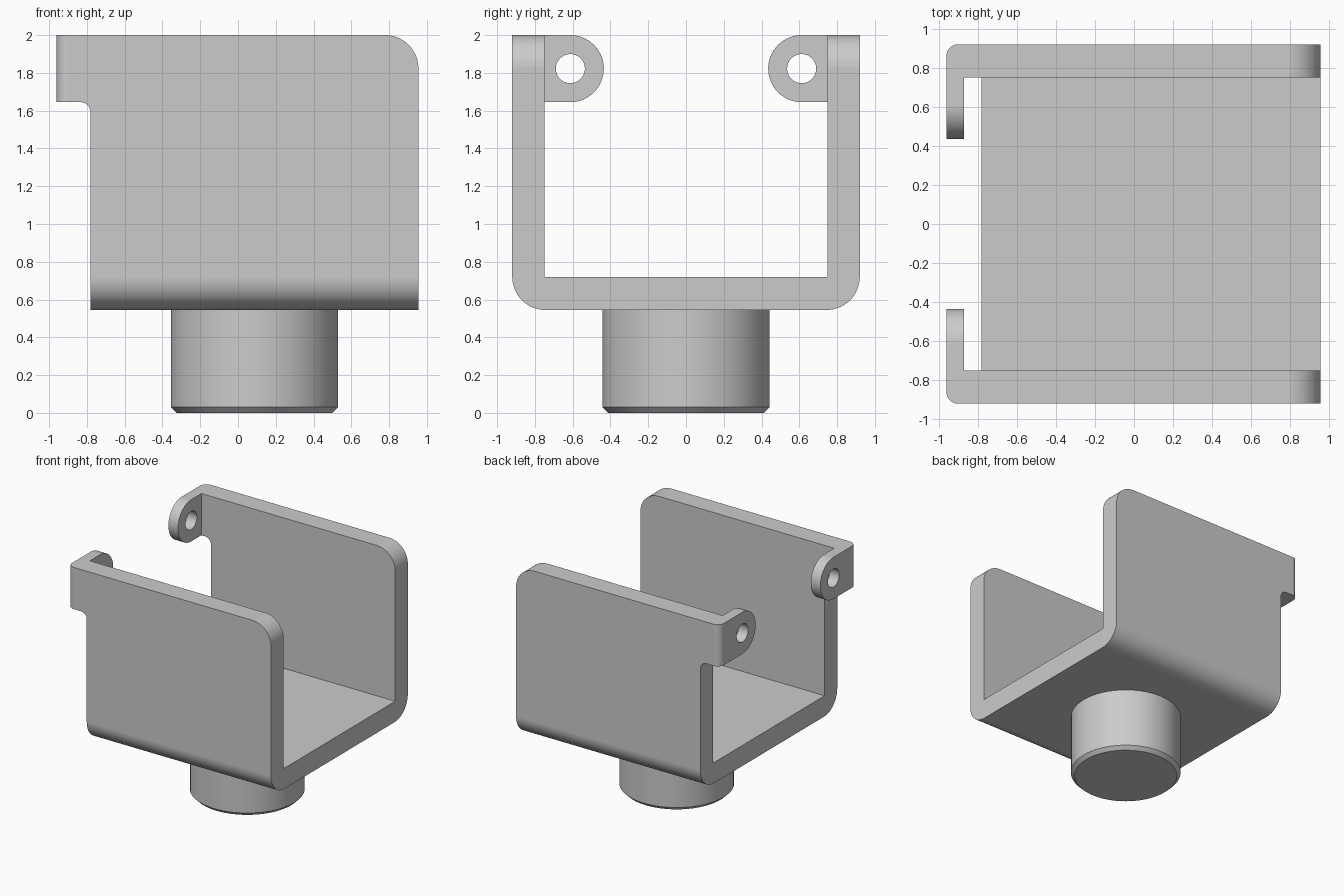
import bpy, bmesh, math
from mathutils import Vector

cube = bpy.data.objects.get("Cube")
if cube:
    bpy.data.objects.remove(cube)

grey = bpy.data.materials.new("plain_grey")
grey.use_nodes = True
COLOUR = (0.6, 0.6, 0.6, 1)
grey.diffuse_color = COLOUR
grey.node_tree.nodes["Principled BSDF"].inputs["Base Color"].default_value = COLOUR

# Main sizes
BACK, EAR_IN, EDGE, FRONT = -0.96, -0.87, -0.78, 0.955
OUT, IN = 0.92, 0.75
BASE, FLOOR, TAB, TOP = 0.545, 0.72, 1.645, 2.0
EAR_END, R = 0.435, 0.175
EAR_R = (TOP - TAB) / 2


def rounded(corners, steps=14):
    """Outline from (a, b, radius) corners, each rounded by its radius."""
    pts = []
    for i, (a, b, r) in enumerate(corners):
        p = Vector((a, b))
        if r == 0:
            pts.append(p)
            continue
        u = (Vector(corners[i - 1][:2]) - p).normalized()
        v = (Vector(corners[(i + 1) % len(corners)][:2]) - p).normalized()
        half = u.angle(v) / 2
        centre = p + (u + v).normalized() * r / math.sin(half)
        start = p + u * r / math.tan(half) - centre
        end = p + v * r / math.tan(half) - centre
        for k in range(steps + 1):
            ang = start.angle_signed(end) * k / steps
            c, s = math.cos(-ang), math.sin(-ang)
            pts.append(centre + Vector((start.x * c - start.y * s,
                                        start.x * s + start.y * c)))
    return pts


def finish(bm, name):
    bmesh.ops.remove_doubles(bm, verts=bm.verts, dist=1e-5)
    bmesh.ops.recalc_face_normals(bm, faces=bm.faces)
    mesh = bpy.data.meshes.new(name)
    bm.to_mesh(mesh)
    bm.free()
    mesh.materials.append(grey)
    obj = bpy.data.objects.new(name, mesh)
    bpy.context.collection.objects.link(obj)
    return obj


def prism(name, outline, axis, lo, hi):
    """Extrude an outline along the x, y or z axis."""
    place = {"x": lambda a, b, d: (d, a, b),
             "y": lambda a, b, d: (a, d, b),
             "z": lambda a, b, d: (a, b, d)}[axis]
    bm = bmesh.new()
    lower = [bm.verts.new(place(p[0], p[1], lo)) for p in outline]
    upper = [bm.verts.new(place(p[0], p[1], hi)) for p in outline]
    bm.faces.new(lower)
    bm.faces.new(upper)
    for i in range(len(lower)):
        bm.faces.new((lower[i - 1], lower[i], upper[i], upper[i - 1]))
    return finish(bm, name)


def activate(obj):
    bpy.ops.object.select_all(action="DESELECT")
    obj.select_set(True)
    bpy.context.view_layer.objects.active = obj


def combine(obj, other, operation):
    mod = obj.modifiers.new(operation.lower(), "BOOLEAN")
    mod.object, mod.operation, mod.solver = other, operation, "EXACT"
    activate(obj)
    bpy.ops.object.modifier_apply(modifier=mod.name)
    bpy.data.objects.remove(other)


def smooth(obj):
    activate(obj)
    bpy.ops.object.shade_smooth_by_angle(angle=math.radians(30))
    obj.modifiers.new("flat_face_normals", "WEIGHTED_NORMAL").keep_sharp = True


# U-shaped channel with rounded lower edges
channel = rounded([(-OUT, BASE, R), (OUT, BASE, R), (OUT, TOP, 0), (IN, TOP, 0),
                   (IN, FLOOR, 0), (-IN, FLOOR, 0), (-IN, TOP, 0), (-OUT, TOP, 0)])
bracket = prism("bracket", channel, "x", BACK, FRONT)

# Side silhouette: rounded front top corner and the back tab with its fillet
side = rounded([(EDGE, BASE - 0.1, 0), (FRONT + 0.1, BASE - 0.1, 0), (FRONT + 0.1, TOP - R, 0),
                (FRONT, TOP - R, 0), (FRONT, TOP, R), (BACK - 0.1, TOP, 0),
                (BACK - 0.1, TAB, 0), (EDGE, TAB, 0.055)])
combine(bracket, prism("side_cutter", side, "y", -1.1, 1.1), "INTERSECT")

# Ears turned inward from the tabs
for s in (-1, 1):
    ear = rounded([(s * (IN + 0.08), TAB, 0), (s * EAR_END, TAB, EAR_R),
                   (s * EAR_END, TOP, EAR_R), (s * (IN + 0.08), TOP, 0)])
    combine(bracket, prism("ear", ear, "x", BACK, EAR_IN), "UNION")

# Rounded upright bends at the back corners
plan = rounded([(BACK, -OUT, 0.06), (FRONT + 0.1, -OUT, 0),
                (FRONT + 0.1, OUT, 0), (BACK, OUT, 0.06)])
combine(bracket, prism("plan_cutter", plan, "z", 0.3, 2.2), "INTERSECT")

# Pin holes through the ears
for s in (-1, 1):
    hole = [(s * (EAR_END + EAR_R) + 0.077 * math.cos(t), TOP - EAR_R + 0.077 * math.sin(t))
            for t in (math.tau * k / 40 for k in range(40))]
    combine(bracket, prism("hole_cutter", hole, "x", BACK - 0.1, EAR_IN + 0.05), "DIFFERENCE")
smooth(bracket)

# Round post with a chamfered foot
bm = bmesh.new()
rings = []
for radius, z in ((0.413, 0), (0.443, 0.03), (0.443, BASE + 0.01)):
    rings.append([bm.verts.new(((EDGE + FRONT) / 2 + radius * math.cos(math.tau * k / 72),
                                radius * math.sin(math.tau * k / 72), z)) for k in range(72)])
bm.faces.new(rings[0])
bm.faces.new(rings[-1])
for low, high in zip(rings, rings[1:]):
    for k in range(72):
        bm.faces.new((low[k - 1], low[k], high[k], high[k - 1]))
smooth(finish(bm, "post"))
